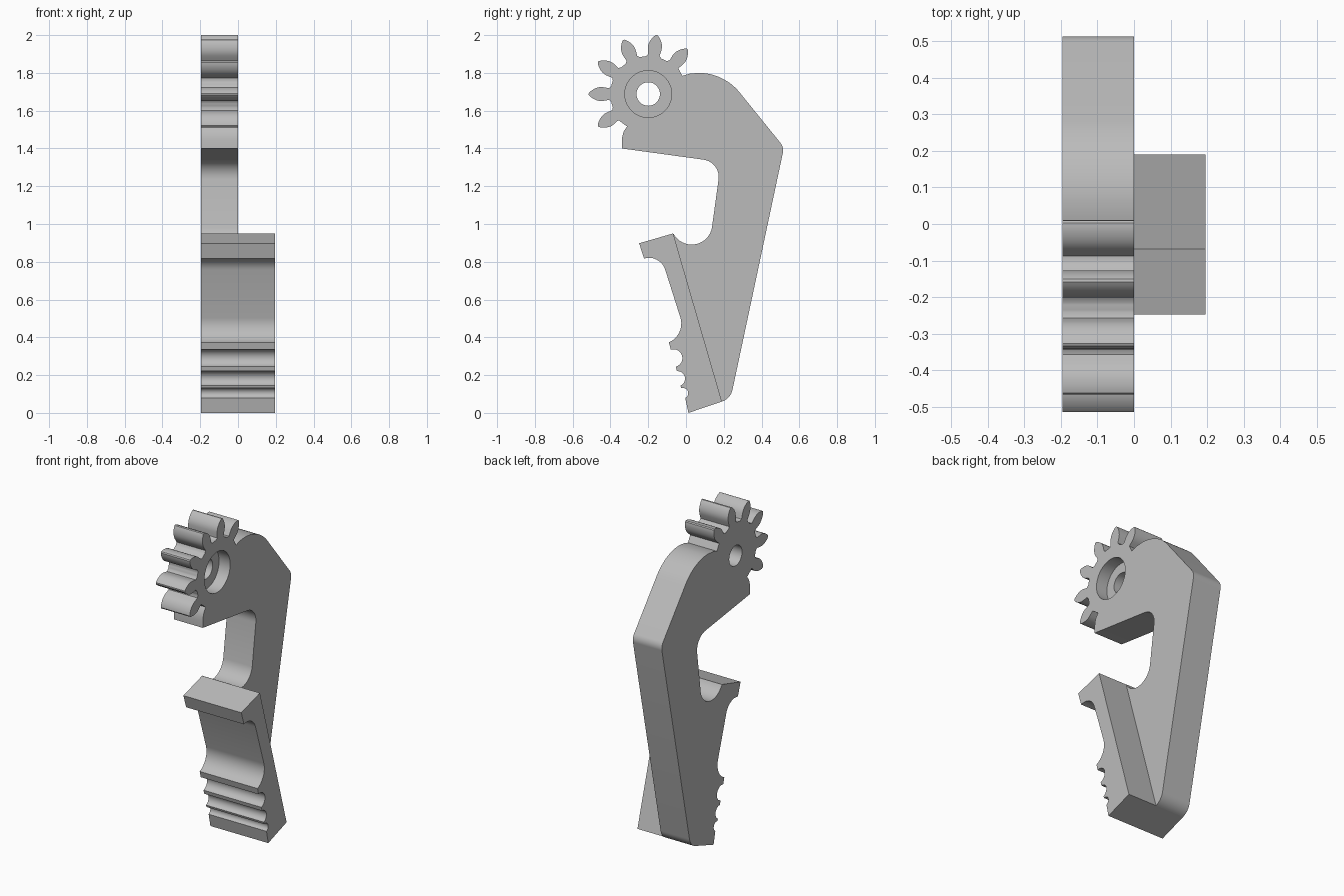
import bpy
import bmesh
from math import sin, cos, tan, radians
from mathutils import Vector

if "Cube" in bpy.data.objects:
    bpy.data.objects.remove(bpy.data.objects["Cube"], do_unlink=True)

grey = bpy.data.materials.new("plain grey")
grey.use_nodes = True
GREY = (0.5, 0.5, 0.5, 1)
grey.diffuse_color = GREY
grey.node_tree.nodes["Principled BSDF"].inputs["Base Color"].default_value = GREY

HUB = Vector((-0.2, 1.688))
ROOT = 0.205
X_RIGHT, X_MID, X_LEFT = -0.196, 0.0, 0.196


def polar(centre, r, deg):
    return Vector(centre) + r * Vector((cos(radians(deg)), sin(radians(deg))))


def arc(centre, r, a0, a1, n=12):
    return [polar(centre, r, a0 + (a1 - a0) * i / n) for i in range(n + 1)]


def fillet(before, corner, after, r, n=10):
    """Rounded corner, as points from one tangent point to the other."""
    before, corner, after = Vector(before), Vector(corner), Vector(after)
    u, v = (before - corner).normalized(), (after - corner).normalized()
    half = u.angle(v) / 2
    reach = r / tan(half)
    centre = corner + (u + v).normalized() * (r / sin(half))
    a, b = corner + u * reach - centre, corner + v * reach - centre
    pts = []
    for i in range(n + 1):
        t = i / n
        w = a.angle(b)
        pts.append(centre + (a * sin((1 - t) * w) + b * sin(t * w)) / sin(w))
    return pts


def prism(name, outline, x0, x1):
    """Extrude a y-z outline along x."""
    bm = bmesh.new()
    face = bm.faces.new([bm.verts.new((x0, p[0], p[1])) for p in outline])
    new = bmesh.ops.extrude_face_region(bm, geom=[face])["geom"]
    verts = [g for g in new if isinstance(g, bmesh.types.BMVert)]
    bmesh.ops.translate(bm, verts=verts, vec=(x1 - x0, 0, 0))
    bmesh.ops.recalc_face_normals(bm, faces=bm.faces)
    mesh = bpy.data.meshes.new(name)
    bm.to_mesh(mesh)
    bm.free()
    mesh.materials.append(grey)
    obj = bpy.data.objects.new(name, mesh)
    bpy.context.collection.objects.link(obj)
    return obj


def combine(target, tool, operation):
    mod = target.modifiers.new(operation.lower(), "BOOLEAN")
    mod.operation, mod.object, mod.solver = operation, tool, "EXACT"
    bpy.context.view_layer.objects.active = target
    bpy.ops.object.modifier_apply(modifier=mod.name)
    bpy.data.objects.remove(tool, do_unlink=True)


# Gear sector: six leaf-shaped teeth of an eleven-tooth wheel, run clockwise
PITCH = 360 / 11
FLANK = [(0.207, 0.031), (0.225, 0.034), (0.24, 0.0365), (0.255, 0.037), (0.27, 0.034),
         (0.285, 0.028), (0.298, 0.020), (0.308, 0.012), (0.315, 0.004)]


def tooth(deg):
    out = polar((0, 0), 1, deg)
    side = Vector((-out.y, out.x))
    rise = [HUB + out * r + side * w for r, w in FLANK]
    fall = [HUB + out * r - side * w for r, w in reversed(FLANK)]
    return rise + fall


gear = [polar(HUB, ROOT, 237)]
for k in range(6):
    angle = 180 + PITCH * (1 - k)
    gear += tooth(angle)
    if k < 5:
        gear += arc(HUB, ROOT - 0.005, angle - PITCH / 2 + 4, angle - PITCH / 2 - 4, 4)
gear.append(polar(HUB, ROOT, 28))

# Arm: rounded crank from the gear down to the toe
shoulder, elbow, toe = (0.2, 1.8), (0.519, 1.406), (0.236, 0.075)
pad_top, pad_toe = (-0.068, 0.95), (0.19, 0.06)
notch = (0.185, 1.328)
chin = (-0.34, 1.40)
throat = arc((0.03, 1.0), 0.109, 207, 350, 20)
body = gear + [Vector((0.02, 1.796))]
body += fillet((0.02, 1.8), shoulder, elbow, 0.28, 14)
body += fillet(shoulder, elbow, toe, 0.06)
body += fillet(elbow, toe, pad_toe, 0.085)
body += [Vector((0.04, 0.4))] + throat
body += fillet(throat[-1], notch, chin, 0.093)
body += [Vector(chin), Vector((-0.34, 1.44)), Vector((-0.337, 1.465)), Vector((-0.329, 1.492))]
arm = prism("gripper_arm", body, X_RIGHT, X_MID)

# Finger pad: double-width wedge with a lip and serrated grip
pad = [Vector(pad_top), Vector((-0.248, 0.898))]
pad += arc((-0.196, 0.731), 0.09, 107, 17)
pad += arc((-0.133, 0.473), 0.108, 16, -67)
pad += arc((-0.066, 0.29), 0.047, 108, -75)
pad += arc((-0.045, 0.181), 0.04, 94, -67)
pad += arc((-0.016, 0.104), 0.028, 108, -65)
pad += [Vector((0.013, 0)), Vector(pad_toe)]
finger_pad = prism("finger_pad", pad, X_RIGHT, X_LEFT)
combine(arm, finger_pad, "UNION")

# Pivot bore and its counterbore
for radius, start in ((0.062, X_RIGHT - 0.1), (0.124, -0.075)):
    cutter = prism("bore_cutter", arc(HUB, radius, 0, 360, 64)[:-1], start, 0.1)
    cutter.hide_render = True
    combine(arm, cutter, "DIFFERENCE")

bpy.ops.object.select_all(action="DESELECT")
arm.select_set(True)
bpy.context.view_layer.objects.active = arm
bpy.ops.object.shade_smooth_by_angle(angle=radians(32))
